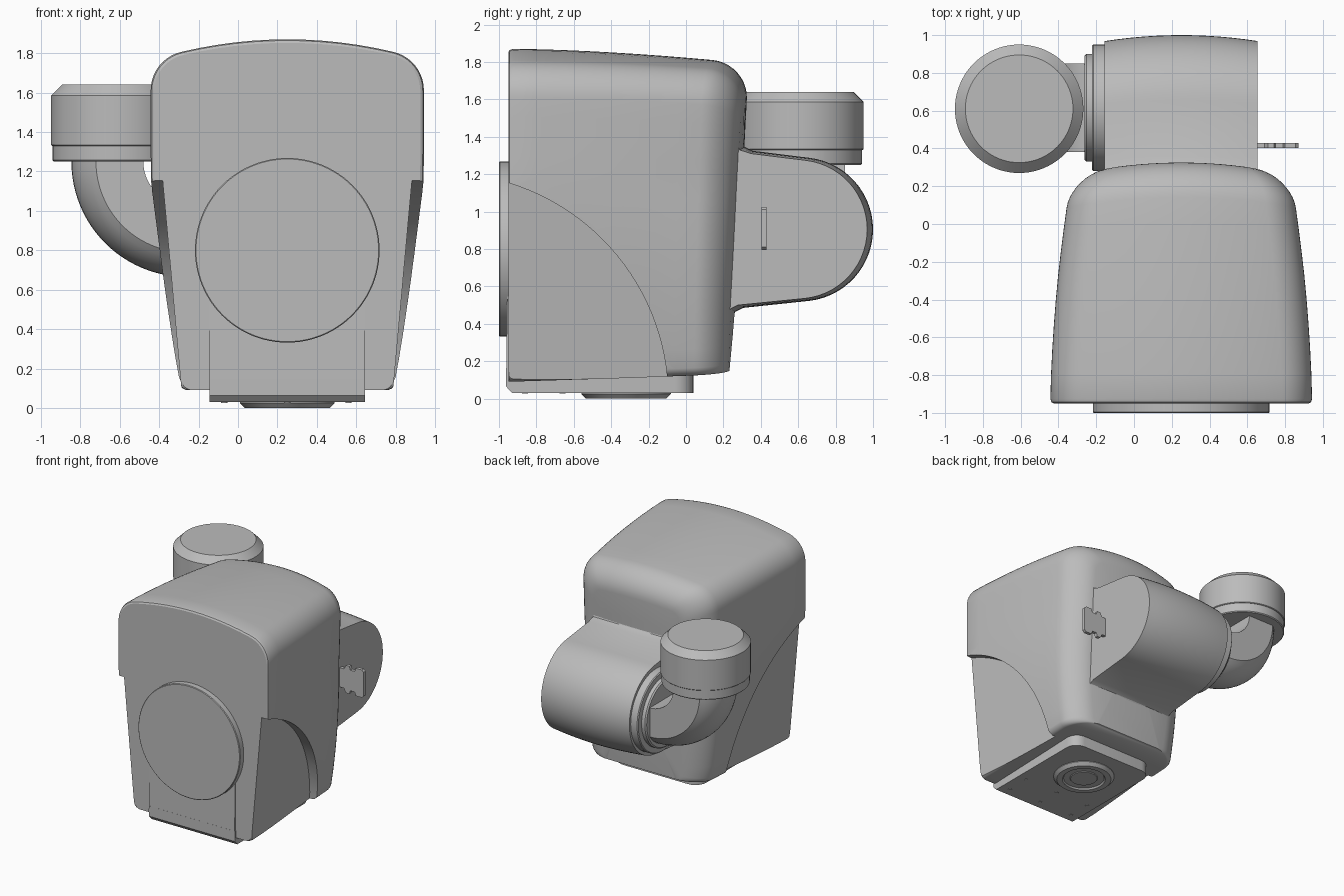
import bpy, bmesh
from math import sin, cos, radians, pi

cube = bpy.data.objects.get("Cube")
if cube:
    bpy.data.objects.remove(cube, do_unlink=True)

grey = bpy.data.materials.new("light grey")
grey.use_nodes = True
GREY = (0.5, 0.5, 0.5, 1)
grey.diffuse_color = GREY
grey.node_tree.nodes["Principled BSDF"].inputs["Base Color"].default_value = GREY

CX = 0.25  # centre line of the housing


def smooth(ob, angle=32):
    bpy.ops.object.select_all(action='DESELECT')
    ob.select_set(True)
    bpy.context.view_layer.objects.active = ob
    bpy.ops.object.shade_smooth_by_angle(angle=radians(angle))


def loft(name, rings, shade=True):
    """Skin a list of equal-length closed rings and cap both ends."""
    bm = bmesh.new()
    loops = [[bm.verts.new(p) for p in ring] for ring in rings]
    n = len(loops[0])
    for a, b in zip(loops, loops[1:]):
        for i in range(n):
            j = (i + 1) % n
            bm.faces.new((a[i], a[j], b[j], b[i]))
    bm.faces.new(loops[0])
    bm.faces.new(loops[-1])
    bmesh.ops.recalc_face_normals(bm, faces=bm.faces)
    mesh = bpy.data.meshes.new(name)
    bm.to_mesh(mesh)
    bm.free()
    mesh.materials.append(grey)
    ob = bpy.data.objects.new(name, mesh)
    bpy.context.collection.objects.link(ob)
    if shade:
        smooth(ob)
    return ob


def lathe(name, profile, centre, axis, n=64):
    """Turn (radius, height) pairs round an axis; centre is in the other two axes."""
    u, v = centre
    rings = []
    for r, h in profile:
        ring = []
        for i in range(n):
            a = 2 * pi * i / n
            p, q = u + r * cos(a), v + r * sin(a)
            ring.append({'x': (h, p, q), 'y': (p, h, q), 'z': (p, q, h)}[axis])
        rings.append(ring)
    return loft(name, rings)


# Main housing: front-to-back loft, tapered and rounded towards the back
def half_width(z, t):
    narrowing = 0.07 * t ** 1.6 * min(1, max(0.15, z / 1.15))
    return 0.693 - 0.148 * (max(0, 1.3 - z) / 1.2) ** 2 - narrowing


def outline(y, d):
    t = max(0, (y + 0.95) / 0.95)
    top = 1.87 - 0.048 * t ** 1.7 - d
    base = 0.09 + 0.03 * t + 0.1 * d
    pts = []
    for k in range(6):
        a = radians(-90 + 18 * k)
        z = base + 0.04 + 0.04 * sin(a)
        pts.append((half_width(z, t) - d - 0.04 + 0.04 * cos(a), z))
    r = max(0.2 - 0.6 * d, 0.05)
    hw = half_width(1.5, t) - d
    end = radians(78)
    xe = hw - r + r * cos(end)
    zc = top - 0.22 * xe ** 2 - r * sin(end)
    z0 = base + 0.04
    for k in range(1, 14):
        z = z0 + (zc - z0) * k / 14
        pts.append((half_width(z, t) - d, z))
    for k in range(11):
        a = end * k / 10
        pts.append((hw - r + r * cos(a), zc + r * sin(a)))
    for k in range(1, 7):
        x = xe * (1 - k / 6)
        pts.append((x, top - 0.22 * x * x))
    return pts + [(-x, z) for x, z in reversed(pts[:-1])]


def bend(x, y, z):
    """Lean and crown the back wall."""
    f = max(0, (y + 0.3) / 0.6)
    return (CX + x, y + f * (0.05 * (z - 1.5) - 0.18 * x * x), z)


R, BACK = 0.19, 0.32
sections = [(-0.95, 0.018), (-0.943, 0.006), (-0.925, 0)]
sections += [(-0.925 + (BACK - R + 0.925) * k / 8, 0) for k in range(1, 9)]
sections += [(BACK - R + R * sin(a), R * (1 - cos(a)))
             for a in (radians(9 * k) for k in range(1, 11))]
rings = [[bend(x, y, z) for x, z in outline(y, d)] for y, d in sections]
last = outline(BACK, R)
for s in (0.75, 0.5, 0.25, 0.03):
    rings.append([bend(x * s, BACK, 0.9 + (z - 0.9) * s) for x, z in last])
housing = loft("housing", rings, shade=False)

# Curved recess on each lower flank
cutters = []
for side in (-1, 1):
    inner, outer = [], []
    for i in range(128):
        a = 2 * pi * i / 128
        y, z = -1.3 + 1.205 * cos(a), 1.205 * sin(a)
        x = 0.54 + 0.09 * (z - 0.13) - 0.07 * (y + 0.95)
        inner.append((CX + side * x, y, z))
        outer.append((CX + side * 1.2, y, z))
    cutter = loft("recess_cutter", [inner, outer], shade=False)
    cutter.hide_render = True
    cutters.append(cutter)
    mod = housing.modifiers.new("recess", 'BOOLEAN')
    mod.operation, mod.solver, mod.object = 'DIFFERENCE', 'EXACT', cutter
graph = bpy.context.evaluated_depsgraph_get()
cut_mesh = bpy.data.meshes.new_from_object(housing.evaluated_get(graph))
housing.modifiers.clear()
housing.data = cut_mesh
for cutter in cutters:
    bpy.data.objects.remove(cutter, do_unlink=True)
smooth(housing, 28)

# Front disc and the panel that drops from it
lathe("front_disc", [(0.468, -0.93), (0.468, -0.995), (0.463, -1.0)], (CX, 0.8), 'y', 96)
panel = [(-0.9, 0.1), (-0.9, 0.7), (-0.953, 0.7), (-0.962, 0.1)]
loft("front_panel", [[(x, y, z) for y, z in panel] for x in (-0.147, 0.642)])


# Foot plate with a chamfered front and rounded rear corners
def plate_ring(front, z):
    corner = [(0.295 + 0.1 * cos(a), -0.06 + 0.1 * sin(a))
              for a in (radians(15 * k) for k in range(7))]
    right = [(0.395, front)] + corner
    return ([(CX + x, y, z) for x, y in right]
            + [(CX - x, y, z) for x, y in reversed(right)])


loft("foot_plate", [plate_ring(-0.93, 0.03), plate_ring(-0.962, 0.065),
                    plate_ring(-0.962, 0.15)])
lathe("foot_ring", [(0.24, 0.04), (0.24, 0.025), (0.215, 0), (0.17, 0),
                    (0.16, 0.012), (0.11, 0.012), (0.105, 0.006)], (CX, -0.32), 'z')
for x in (-0.07, CX, 0.56):
    for y in (-0.86, -0.66):
        lathe("foot_screw", [(0.016, 0.032), (0.016, 0.026)], (x, y), 'z', 16)

# Rounded rear arm with flared root and crowned barrel
root = [(0.12, 1.42), (0.27, 1.42), (0.29, 1.41), (0.297, 1.375), (0.315, 1.345), (0.355, 1.325)]
arc = [(0.615 + 0.385 * cos(a), 0.905 + 0.385 * sin(a))
       for a in (radians(84 - 6 * k) for k in range(29))]
arm = root + arc + [(y - 0.05, 1.81 - z) for y, z in reversed(root)]
rings = []
for k in range(13):
    x = -0.157 + 0.81 * k / 12
    bulge = ((x - CX) / 0.4) ** 2
    s = 1 - 0.035 * bulge
    rings.append([(x, 0.12 + (y - 0.12) * s - 0.02 * bulge * (y < 0.33),
                   0.905 + (z - 0.905) * s) for y, z in arm])
loft("rear_arm", rings)

# Stepped swivel collar on the arm's end
lathe("swivel_collar", [(0.335, -0.12), (0.335, -0.215), (0.328, -0.222), (0.285, -0.222),
                        (0.285, -0.252), (0.275, -0.262)], (0.615, 0.905), 'x')

# Elbow: flat cheeks and a bowed outer wall, swept through a quarter turn
bow = [(0.302 + 0.283 * cos(a), 0.283 * sin(a))
       for a in (radians(-56 + 8 * k) for k in range(15))]
section = [(0.22, -0.235)] + bow + [(0.22, 0.235)]
rings = [[(-0.22, 0.615 + w, 1.25 - r) for r, w in section]]
for k in range(25):
    a = radians(90 * k / 24)
    rings.append([(-0.26 - r * sin(a), 0.615 + w, 1.25 - r * cos(a)) for r, w in section])
rings.append([(-0.26 - r, 0.615 + w, 1.28) for r, w in section])
loft("elbow", rings)

# Round cap on top of the elbow
lathe("cap_base", [(0.325, 1.25), (0.332, 1.257), (0.332, 1.335)], (-0.608, 0.61), 'z', 80)
lathe("cap", [(0.335, 1.33), (0.34, 1.335), (0.34, 1.585), (0.285, 1.64)],
      (-0.608, 0.61), 'z', 80)

# Notched tab on the arm's other end
half = [(0.6, 0.08), (0.69, 0.08), (0.71, 0.115), (0.74, 0.115), (0.75, 0.085),
        (0.79, 0.085), (0.8, 0.115), (0.855, 0.115), (0.872, 0.1)]
tab = [(x, 0.91 + h) for x, h in half] + [(x, 0.91 - h) for x, h in reversed(half)]
loft("notched_tab", [[(x, y, z) for x, z in tab] for y in (0.403, 0.43)])
